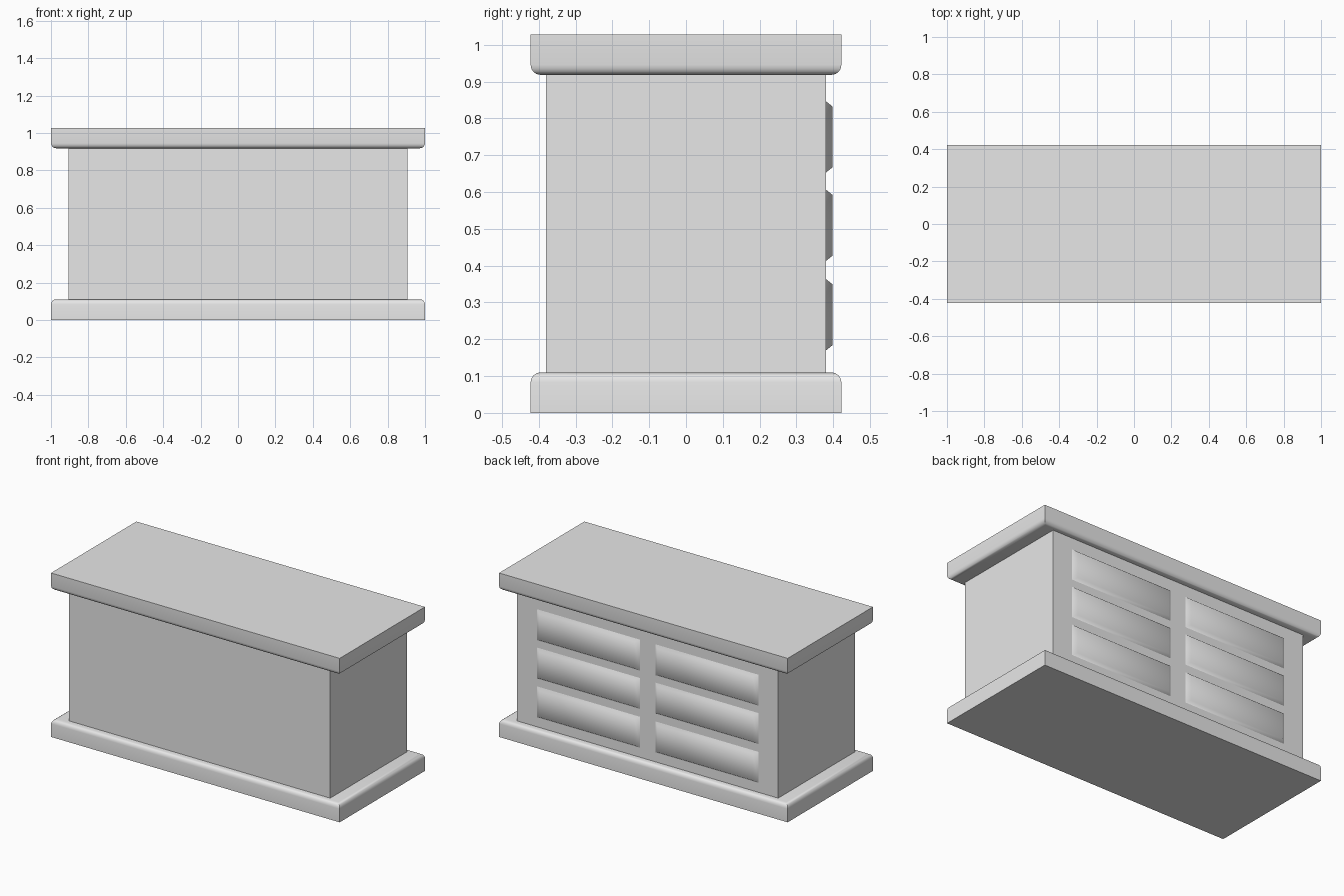
import bpy
import bmesh
from math import radians

default = bpy.data.objects.get("Cube")
if default:
    bpy.data.objects.remove(default, do_unlink=True)

# Single plain grey finish
grey = bpy.data.materials.new("plain_grey")
grey.use_nodes = True
grey.diffuse_color = (0.8, 0.8, 0.8, 1)
grey.node_tree.nodes["Principled BSDF"].inputs["Base Color"].default_value = (0.8, 0.8, 0.8, 1)


def box_mesh(low, high):
    """Axis-aligned box as a bmesh."""
    bm = bmesh.new()
    bmesh.ops.create_cube(bm, size=1)
    for v in bm.verts:
        for i in range(3):
            v.co[i] = low[i] if v.co[i] < 0 else high[i]
    return bm


def finish(name, bm, angle):
    """Turn a bmesh into a shaded, coloured object."""
    mesh = bpy.data.meshes.new(name)
    bm.to_mesh(mesh)
    bm.free()
    mesh.materials.append(grey)
    obj = bpy.data.objects.new(name, mesh)
    bpy.context.collection.objects.link(obj)
    bpy.ops.object.select_all(action='DESELECT')
    obj.select_set(True)
    bpy.context.view_layer.objects.active = obj
    bpy.ops.object.shade_smooth_by_angle(angle=radians(angle))
    return obj


def slab(name, bottom, top, round_z):
    """Overhanging slab, rounded along the edges at height round_z."""
    bm = box_mesh((-1, -0.422, bottom), (1, 0.422, top))
    edges = [e for e in bm.edges
             if all(abs(v.co.z - round_z) < 0.001 for v in e.verts)]
    bmesh.ops.bevel(bm, geom=edges, offset=0.027, segments=4,
                    profile=0.5, affect='EDGES')
    return finish(name, bm, 40)


def drawer(name, x0, x1, z0, z1):
    """Raised drawer front with sloping sides on the back of the body."""
    base_y, face_y = 0.378, 0.398
    bm = box_mesh((x0, base_y, z0), (x1, face_y, z1))
    mid_x, mid_z = (x0 + x1) / 2, (z0 + z1) / 2
    for v in bm.verts:
        if v.co.y > 0.39:
            v.co.x += 0.03 if v.co.x < mid_x else -0.03
            v.co.z += 0.016 if v.co.z < mid_z else -0.016
    hidden = [f for f in bm.faces if f.normal.y < -0.9]
    bmesh.ops.delete(bm, geom=hidden, context='FACES')
    return finish(name, bm, 60)


# Base, body and top
slab("base", 0, 0.11, 0.11)
finish("body", box_mesh((-0.905, -0.38, 0.1), (0.905, 0.38, 0.93)), 30)
slab("counter_top", 0.918, 1.027, 0.918)

# Two columns of three drawers
rows = {"lower": 0.168, "middle": 0.411, "upper": 0.651}
for row, z in rows.items():
    drawer(row + "_left_drawer", 0.05, 0.77, z, z + 0.197)
    drawer(row + "_right_drawer", -0.77, -0.05, z, z + 0.197)
